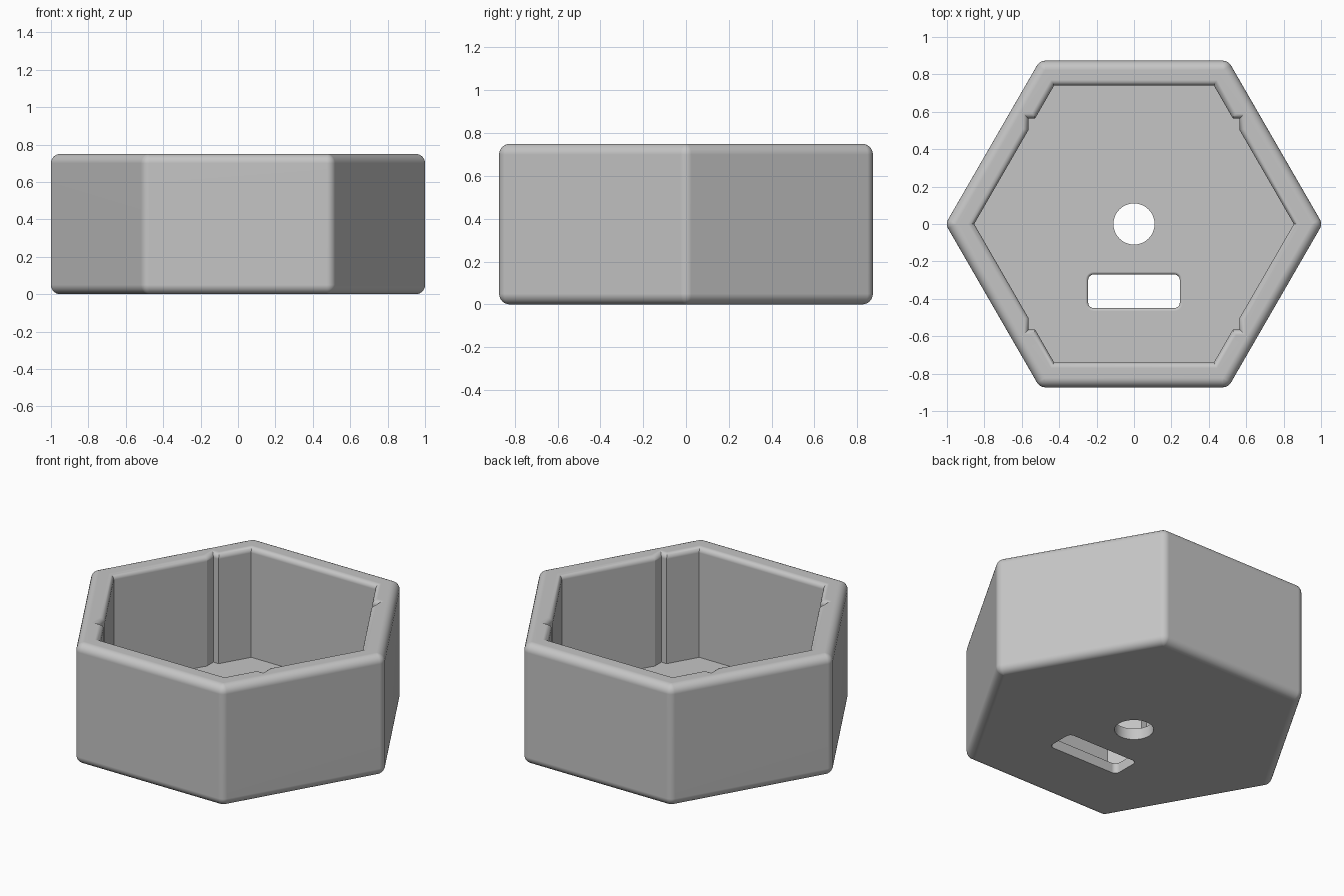
import bpy, bmesh, math
from mathutils import Vector

cube = bpy.data.objects.get("Cube")
if cube:
    bpy.data.objects.remove(cube, do_unlink=True)

HEIGHT, FLOOR = 0.75, 0.07
APOTHEM, ROUND = 0.873, 0.05      # outer hexagon and its edge rounding
INNER, RIM = 0.74, 0.03           # cavity apothem and rim rounding
SQUARE = 0.565                    # half side of the square pocket
STEPS = 6

grey = bpy.data.materials.new("plain grey")
grey.use_nodes = True
grey.diffuse_color = (0.56, 0.56, 0.56, 1)
grey.node_tree.nodes["Principled BSDF"].inputs["Base Color"].default_value = grey.diffuse_color


def quarter():
    return [math.pi / 2 * i / STEPS for i in range(STEPS + 1)]


def loft(name, rings):
    """Solid through a stack of (outline, z) rings with equal point counts."""
    bm = bmesh.new()
    rows = [[bm.verts.new((p[0], p[1], z)) for p in pts] for pts, z in rings]
    n = len(rows[0])
    for low, high in zip(rows, rows[1:]):
        for i in range(n):
            j = (i + 1) % n
            bm.faces.new((low[i], low[j], high[j], high[i]))
    bm.faces.new(rows[0][::-1])
    bm.faces.new(rows[-1])
    bmesh.ops.remove_doubles(bm, verts=bm.verts, dist=1e-5)
    bmesh.ops.recalc_face_normals(bm, faces=bm.faces)
    mesh = bpy.data.meshes.new(name)
    bm.to_mesh(mesh)
    bm.free()
    mesh.materials.append(grey)
    obj = bpy.data.objects.new(name, mesh)
    bpy.context.collection.objects.link(obj)
    return obj


def rounded(corners, radius, spans):
    """Outline of arcs; corners are (centre x, centre y, middle angle)."""
    pts = []
    for x, y, mid in corners:
        for i in range(STEPS + 1):
            a = mid + spans * (i / STEPS - 0.5)
            pts.append((x + radius * math.cos(a), y + radius * math.sin(a)))
    return pts


def offset(pts, d):
    """Mitred outward offset of a counter-clockwise polygon."""
    out = []
    for i, p in enumerate(pts):
        a = (p - pts[i - 1]).normalized()
        b = (pts[(i + 1) % len(pts)] - p).normalized()
        na, nb = Vector((a.y, -a.x)), Vector((b.y, -b.x))
        out.append(p + (na + nb) * d / (1 + na.dot(nb)))
    return out


# Outer hexagonal block, rounded on every edge
core = (APOTHEM - ROUND) * 2 / math.sqrt(3)
hexagon = [(core * math.cos(a), core * math.sin(a), a)
           for a in (math.pi / 3 * k for k in range(6))]
rings = []
for t in quarter():
    rings.append((rounded(hexagon, ROUND * math.sin(t), math.pi / 3),
                  ROUND * (1 - math.cos(t))))
rings += [(pts, HEIGHT - z) for pts, z in reversed(rings)]
body = loft("hexagonal_box", rings)

# Cavity outline: hexagon joined with a square whose corners notch the walls
root3 = math.sqrt(3)
tip = INNER * 2 / root3
side = [Vector((SQUARE, (tip - SQUARE) * root3)), Vector((SQUARE, SQUARE)),
        Vector((tip - SQUARE / root3, SQUARE)), Vector((tip / 2, INNER))]
half = [Vector((tip, 0))] + side + [Vector((-p.x, p.y)) for p in reversed(side)]
outline = half + [-p for p in half]
rings = [(outline, FLOOR)]
for t in quarter():
    rings.append((offset(outline, RIM * (1 - math.cos(t))),
                  HEIGHT - RIM * (1 - math.sin(t))))
rings.append((rings[-1][0], HEIGHT + 0.1))
cavity = loft("cavity_cutter", rings)

# Round hole through the floor
circle = [(0.11 * math.cos(a), 0.11 * math.sin(a))
          for a in (math.tau * i / 48 for i in range(48))]
hole = loft("hole_cutter", [(circle, -0.1), (circle, 0.3)])

# Slot through the floor, eased along its upper edge
corner = 0.03
slot_corners = [(sx * (0.245 - corner), -0.36 + sy * (0.09 - corner), math.atan2(sy, sx))
                for sx, sy in ((1, 1), (-1, 1), (-1, -1), (1, -1))]
ease = 0.015
rings = [(rounded(slot_corners, corner, math.pi / 2), -0.1)]
for t in quarter():
    rings.append((rounded(slot_corners, corner + ease * (1 - math.cos(t)), math.pi / 2),
                  FLOOR - ease * (1 - math.sin(t))))
rings.append((rings[-1][0], 0.3))
slot = loft("slot_cutter", rings)

# Cut the openings
for o in bpy.context.selected_objects:
    o.select_set(False)
bpy.context.view_layer.objects.active = body
body.select_set(True)
for cutter in (cavity, hole, slot):
    cutter.hide_render = True
    cut = body.modifiers.new(cutter.name, "BOOLEAN")
    cut.operation = "DIFFERENCE"
    cut.solver = "EXACT"
    cut.object = cutter
    bpy.ops.object.modifier_apply(modifier=cut.name)
    bpy.data.objects.remove(cutter, do_unlink=True)

# Smooth rounded edges, flat walls
bpy.ops.object.shade_smooth_by_angle(angle=math.radians(28))
weighted = body.modifiers.new("flat_walls", "WEIGHTED_NORMAL")
weighted.keep_sharp = True
